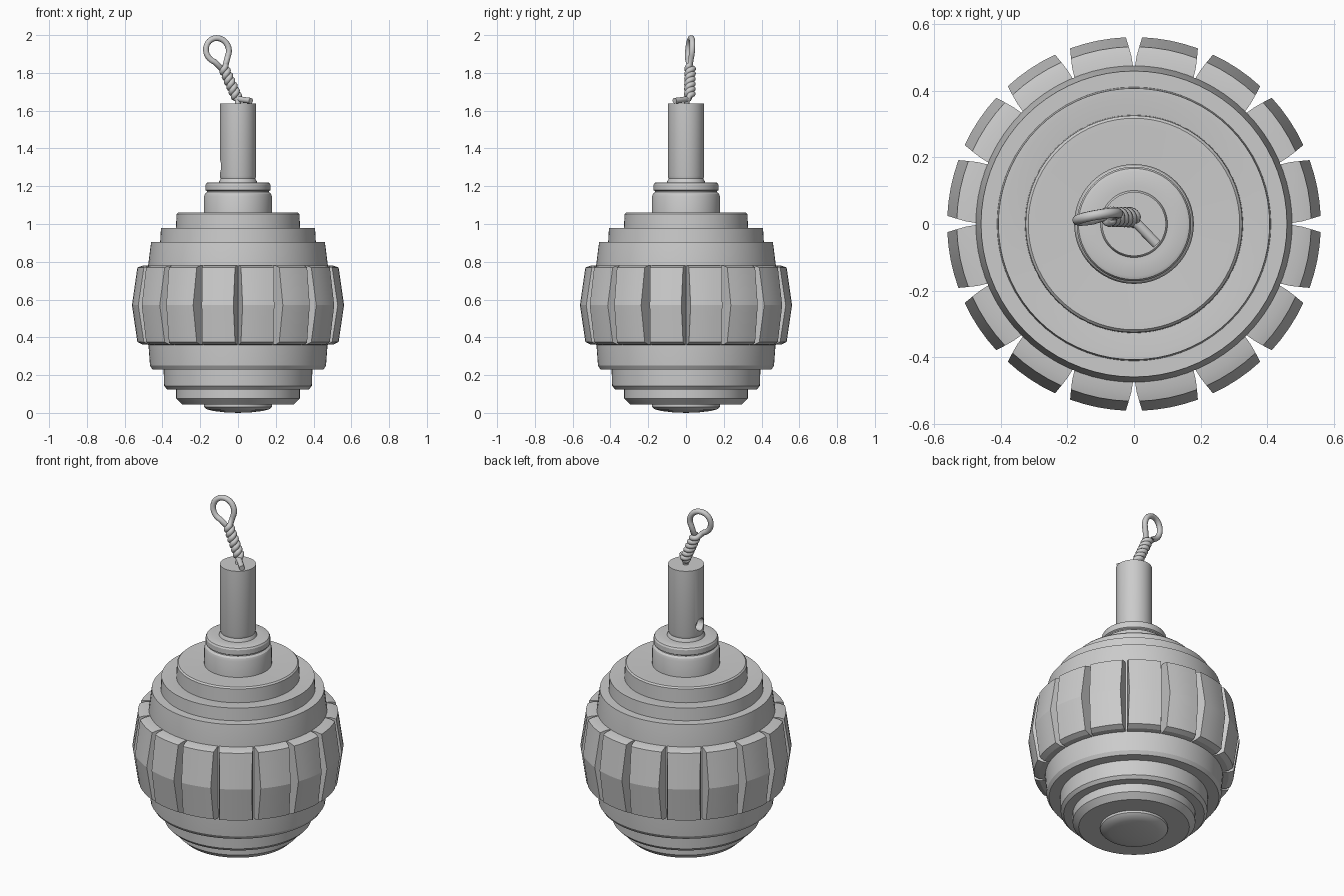
import bpy, bmesh, math
from mathutils import Vector

if "Cube" in bpy.data.objects:
    bpy.data.objects.remove(bpy.data.objects["Cube"])


def finish(name, bm, angle=28):
    bmesh.ops.recalc_face_normals(bm, faces=bm.faces)
    me = bpy.data.meshes.new(name)
    bm.to_mesh(me)
    bm.free()
    ob = bpy.data.objects.new(name, me)
    bpy.context.collection.objects.link(ob)
    smooth(ob, angle)
    return ob


def smooth(ob, angle=28):
    bpy.ops.object.select_all(action='DESELECT')
    ob.select_set(True)
    bpy.context.view_layer.objects.active = ob
    bpy.ops.object.shade_smooth_by_angle(angle=math.radians(angle))


def lathe(name, profile, steps=72):
    bm = bmesh.new()
    vs = [bm.verts.new((r, 0, z)) for r, z in profile]
    es = [bm.edges.new(p) for p in zip(vs, vs[1:])]
    bmesh.ops.spin(bm, geom=vs + es, cent=(0, 0, 0), axis=(0, 0, 1),
                   angle=2 * math.pi, steps=steps, use_merge=True)
    bmesh.ops.remove_doubles(bm, verts=bm.verts, dist=1e-4)
    return finish(name, bm)


# Stepped round body
lathe("body", [
    (0, 0.045), (0.295, 0.045), (0.327, 0.075), (0.327, 0.125),
    (0.375, 0.125), (0.391, 0.142), (0.394, 0.23),
    (0.453, 0.23), (0.466, 0.25), (0.474, 0.36), (0.476, 0.57),
    (0.476, 0.78), (0.46, 0.905), (0.412, 0.905),
    (0.408, 0.978), (0.39, 0.978), (0.328, 0.972),
    (0.326, 1.052), (0.318, 1.06), (0.295, 1.06), (0.18, 1.052), (0, 1.052)])

# Domed button underneath
lathe("bottom_button", [
    (0, 0), (0.07, 0.003), (0.13, 0.01), (0.165, 0.019),
    (0.18, 0.032), (0.18, 0.06), (0, 0.06)])

# Neck with rounded collar
lathe("neck", [
    (0, 1.03), (0.18, 1.03), (0.18, 1.145), (0.175, 1.16), (0.164, 1.169),
    (0.164, 1.174), (0.172, 1.179), (0.172, 1.208), (0.167, 1.217),
    (0.157, 1.221), (0.115, 1.221), (0, 1.221)])

# Tube with flared foot and a blind hole on its left side
tube = lathe("tube", [
    (0, 1.2), (0.105, 1.2), (0.1, 1.225), (0.092, 1.24), (0.096, 1.255),
    (0.096, 1.637), (0, 1.637)])
bpy.ops.mesh.primitive_cylinder_add(vertices=24, radius=0.036, depth=0.1,
                                    location=(-0.1, 0, 1.305),
                                    rotation=(0, math.pi / 2, 0))
cutter = bpy.context.object
cutter.name = "hole_cutter"
cutter.hide_render = True
mod = tube.modifiers.new("hole", 'BOOLEAN')
mod.object = cutter
mod.operation = 'DIFFERENCE'
mod.solver = 'EXACT'
bpy.context.view_layer.objects.active = tube
bpy.ops.object.modifier_apply(modifier="hole")
bpy.data.objects.remove(cutter)
smooth(tube)

# Belt of sixteen plates separated by V grooves
PLATES, SEGS = 16, 4
section = [(0.46, 0.36), (0.505, 0.362), (0.533, 0.375),
           (0.562, 0.57), (0.533, 0.77), (0.505, 0.779), (0.46, 0.782)]
bm = bmesh.new()
for i in range(PLATES):
    mid = 2 * math.pi * (i + 0.5) / PLATES
    rows = []
    for s in range(SEGS + 1):
        row = []
        for r, z in section:
            half = math.radians(11.2 - 2.4 * max(0, r - 0.475) / 0.085)
            a = mid + half * (2 * s / SEGS - 1)
            row.append(bm.verts.new((r * math.cos(a), r * math.sin(a), z)))
        rows.append(row)
    n = len(section)
    for p, q in zip(rows, rows[1:]):
        for k in range(n):
            j = (k + 1) % n
            bm.faces.new((p[k], q[k], q[j], p[j]))
    bm.faces.new(rows[0])
    bm.faces.new(rows[-1][::-1])
finish("belt_plates", bm, 14)

# Twisted wire: up one strand, round the loop, down the other, out to the tail
low, high = Vector((-0.008, 0.02, 1.675)), Vector((-0.08, 0.022, 1.835))
axis = (high - low).normalized()
side = Vector((0, 1, 0)).cross(axis).normalized()
depth = Vector((0, 1, 0))


def strand(phase):
    pts = []
    for k in range(57):
        t = k / 56
        a = 2 * math.pi * 3 * (t - 1) + phase
        pts.append(low.lerp(high, t) + 0.0155 * (math.cos(a) * side + math.sin(a) * depth))
    return pts


centre = Vector((-0.109, 0.022, 1.92))
loop = []
for k in range(29):
    a = math.radians(-50 + 280 * k / 28)
    loop.append(centre + 0.06 * math.cos(a) * side + 0.065 * math.sin(a) * axis
                + 0.012 * math.cos(a) * depth)
path = [Vector((0, 0, 1.6)), Vector((0, 0.004, 1.65))]
path += strand(0) + loop + strand(math.pi)[::-1]
path += [Vector((-0.01, 0.015, 1.663)), Vector((0.01, 0.0, 1.66)),
         Vector((0.068, -0.06, 1.652))]
curve = bpy.data.curves.new("wire_loop", 'CURVE')
curve.dimensions = '3D'
curve.bevel_depth = 0.0155
curve.bevel_resolution = 3
curve.use_fill_caps = True
sp = curve.splines.new('POLY')
sp.points.add(len(path) - 1)
for p, co in zip(sp.points, path):
    p.co = (*co, 1)
sp.use_smooth = True
wire = bpy.data.objects.new("wire_loop", curve)
bpy.context.collection.objects.link(wire)
